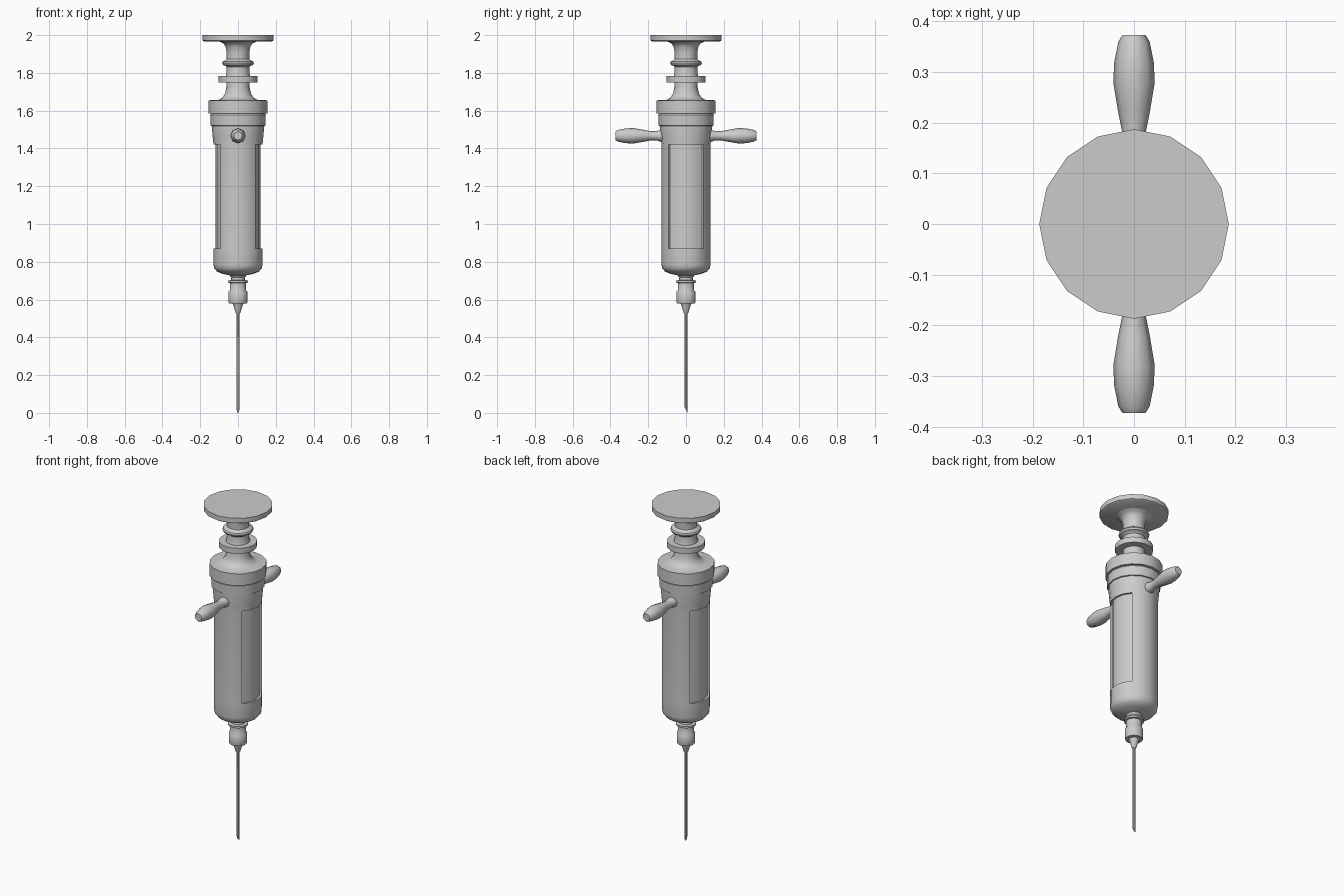
import bpy, bmesh, math
from mathutils import Matrix

if "Cube" in bpy.data.objects:
    bpy.data.objects.remove(bpy.data.objects["Cube"])


def lathe(name, profile, sides=16, matrix=None, edit=None, angle=35):
    """Revolve (radius, height) points around z, capping both ends."""
    bm = bmesh.new()
    rings = []
    for r, z in profile:
        rings.append([bm.verts.new((r * math.cos(2 * math.pi * i / sides),
                                    r * math.sin(2 * math.pi * i / sides), z))
                      for i in range(sides)])
    for a, b in zip(rings, rings[1:]):
        for i in range(sides):
            j = (i + 1) % sides
            bm.faces.new((a[i], a[j], b[j], b[i]))
    bm.faces.new(rings[0])
    bm.faces.new(rings[-1])
    bmesh.ops.recalc_face_normals(bm, faces=bm.faces[:])
    if edit:
        edit(bm)
    if matrix:
        bm.transform(matrix)
    mesh = bpy.data.meshes.new(name)
    bm.to_mesh(mesh)
    bm.free()
    obj = bpy.data.objects.new(name, mesh)
    bpy.context.collection.objects.link(obj)
    bpy.ops.object.select_all(action='DESELECT')
    obj.select_set(True)
    bpy.context.view_layer.objects.active = obj
    bpy.ops.object.shade_smooth_by_angle(angle=math.radians(angle))
    return obj


def cut_windows(bm):
    # recess the side panels facing -x and +x
    for side in (-1, 1):
        faces = []
        for f in bm.faces:
            c = f.calc_center_median()
            if 0.9 < c.z < 1.4 and side * c.x > abs(c.y):
                faces.append(f)
        bmesh.ops.inset_region(bm, faces=faces, thickness=0, depth=0,
                               use_boundary=True, use_even_offset=True)
        for v in {v for f in faces for v in f.verts}:
            v.co.x *= 0.915
            v.co.y *= 0.915


def bevel_tip(bm):
    # slanted needle point
    for v in bm.verts:
        if v.co.z < 0.1:
            v.co.z = (0.007 - v.co.y) * 2


# barrel with rounded bottom and recessed side windows
lathe("barrel", [
    (0.035, 0.715), (0.045, 0.728), (0.085, 0.737), (0.112, 0.749),
    (0.126, 0.765), (0.130, 0.785), (0.130, 0.87), (0.130, 1.42),
    (0.133, 1.45), (0.139, 1.515), (0.139, 1.525)], edit=cut_windows)

# collar and screw cap flaring up into the plunger guide
lathe("collar", [(0.139, 1.52), (0.145, 1.522), (0.147, 1.578), (0.14, 1.588)])
lathe("cap", [
    (0.14, 1.585), (0.155, 1.585), (0.155, 1.655), (0.108, 1.656),
    (0.083, 1.668), (0.069, 1.69), (0.062, 1.72), (0.060, 1.755)])

# plunger with disc, ring and thumb plate
lathe("plunger_disc", [(0.103, 1.75), (0.103, 1.783)])
lathe("plunger", [
    (0.066, 1.78), (0.061, 1.80), (0.060, 1.83), (0.066, 1.837),
    (0.080, 1.842), (0.084, 1.852), (0.080, 1.861), (0.066, 1.866),
    (0.060, 1.873), (0.060, 1.91), (0.066, 1.94), (0.078, 1.957),
    (0.103, 1.968)])
lathe("thumb_plate", [(0.178, 1.966), (0.187, 1.972), (0.187, 2.0)])

# needle hub
lathe("needle_hub", [
    (0.020, 0.578), (0.047, 0.58), (0.050, 0.588), (0.050, 0.64),
    (0.043, 0.65), (0.043, 0.688), (0.054, 0.690), (0.054, 0.70),
    (0.037, 0.703), (0.035, 0.72)])
lathe("needle_socket", [(0.010, 0.525), (0.013, 0.53), (0.020, 0.555), (0.029, 0.58)])

# needle
lathe("needle", [(0.007, 0.0), (0.007, 0.54)], sides=8, edit=bevel_tip)

# side grips, one on each side along y
grip = [(0.032, 0.12), (0.032, 0.135), (0.025, 0.152), (0.024, 0.185),
        (0.032, 0.225), (0.041, 0.28), (0.039, 0.32), (0.031, 0.36),
        (0.023, 0.373)]
for label, turn in (("front_grip", 90), ("back_grip", -90)):
    place = Matrix.Translation((0, 0, 1.467)) @ Matrix.Rotation(math.radians(turn), 4, 'X')
    lathe(label, grip, sides=8, matrix=place, angle=50)
